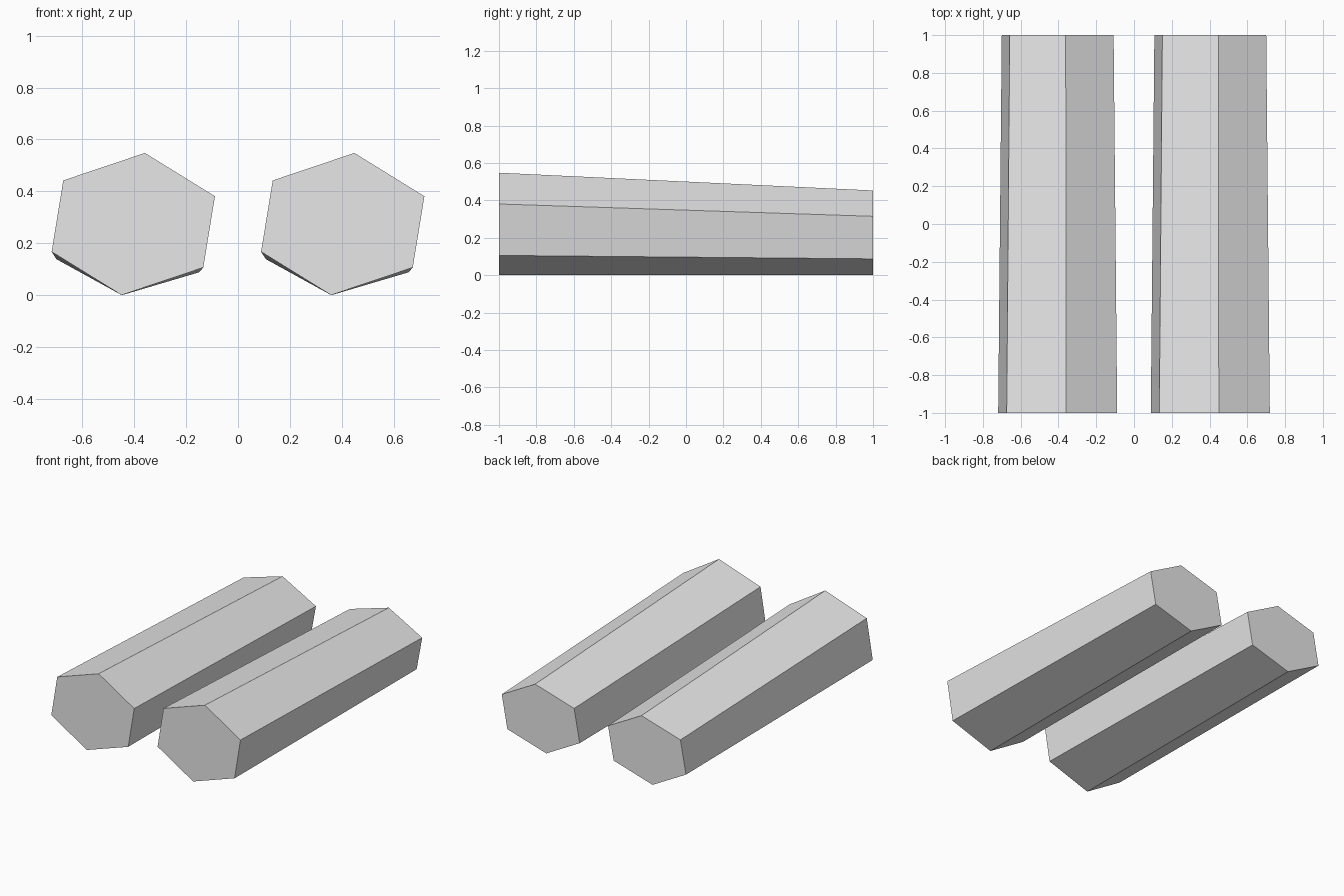
import bpy
import bmesh

if "Cube" in bpy.data.objects:
    bpy.data.objects.remove(bpy.data.objects["Cube"], do_unlink=True)

# Plain light grey
grey = bpy.data.materials.new("light_grey")
grey.use_nodes = True
colour = (0.8, 0.8, 0.8, 1)
grey.diffuse_color = colour
grey.node_tree.nodes["Principled BSDF"].inputs["Base Color"].default_value = colour

# Half of the six-sided section, the rest is its point reflection
half = [(0.045, 0.274), (0.315, 0.107), (0.27, -0.168)]
section = half + [(-x, -z) for x, z in half]


def ring(bm, y, scale_x, scale_z):
    """One end of the bar, resting on the ground."""
    return [bm.verts.new((x * scale_x, y, (z + 0.274) * scale_z))
            for x, z in section]


def tapered_bar(name, x):
    """Six-sided bar that narrows towards the back."""
    bm = bmesh.new()
    front = ring(bm, -1, 1, 1)
    back = ring(bm, 1, 0.94, 0.827)
    bm.faces.new(front)
    bm.faces.new(back)
    for i in range(len(section)):
        j = (i + 1) % len(section)
        bm.faces.new((front[i], front[j], back[j], back[i]))
    bmesh.ops.recalc_face_normals(bm, faces=bm.faces)
    mesh = bpy.data.meshes.new(name)
    bm.to_mesh(mesh)
    bm.free()
    mesh.materials.append(grey)
    bar = bpy.data.objects.new(name, mesh)
    bar.location.x = x
    bpy.context.collection.objects.link(bar)


for name, x in (("right_bar", -0.404), ("left_bar", 0.404)):
    tapered_bar(name, x)
